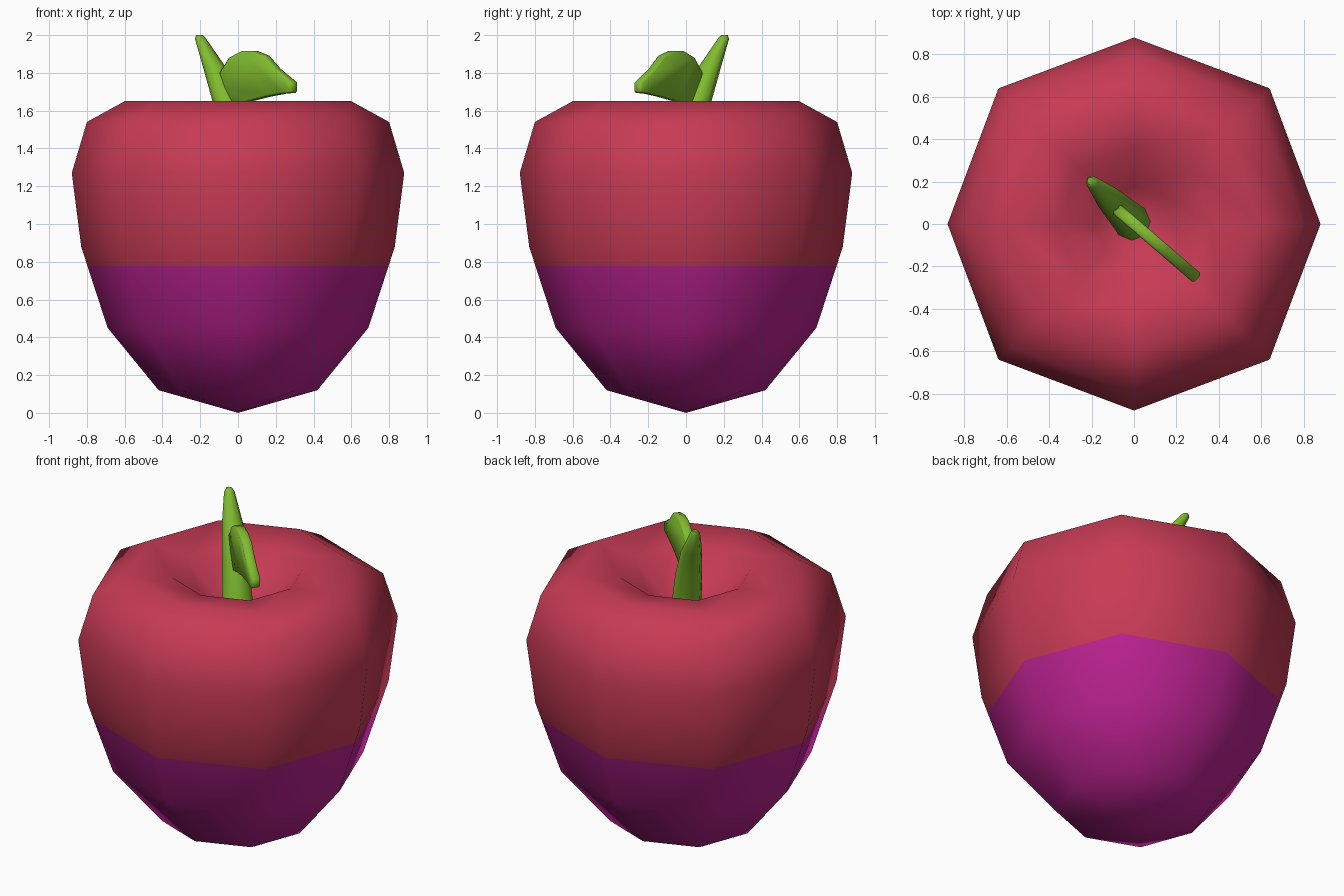
import bpy, bmesh, math
from mathutils import Vector

if "Cube" in bpy.data.objects:
    bpy.data.objects.remove(bpy.data.objects["Cube"])


def material(name, rgb):
    m = bpy.data.materials.new(name)
    m.diffuse_color = (*rgb, 1)
    m.use_nodes = True
    m.node_tree.nodes["Principled BSDF"].inputs["Base Color"].default_value = m.diffuse_color
    return m


red = material("red skin", (0.57, 0.043, 0.09))
purple = material("purple skin", (0.50, 0.016, 0.28))
green = material("leaf green", (0.216, 0.50, 0.028))


def finish(name, bm, mats, angle):
    bmesh.ops.recalc_face_normals(bm, faces=bm.faces)
    me = bpy.data.meshes.new(name)
    bm.to_mesh(me)
    bm.free()
    for m in mats:
        me.materials.append(m)
    ob = bpy.data.objects.new(name, me)
    bpy.context.collection.objects.link(ob)
    bpy.ops.object.select_all(action='DESELECT')
    ob.select_set(True)
    bpy.context.view_layer.objects.active = ob
    bpy.ops.object.shade_smooth_by_angle(angle=math.radians(angle))
    return ob


def loft(bm, rings, start=None, end=None):
    """Skin a list of point rings, closing the ends with a tip or a cap."""
    rv = [[bm.verts.new(p) for p in r] for r in rings]
    n = len(rv[0])
    for a, b in zip(rv, rv[1:]):
        for i in range(n):
            j = (i + 1) % n
            bm.faces.new((a[i], a[j], b[j], b[i]))
    for ring, tip in ((rv[0], start), (rv[-1], end)):
        if tip is None:
            bm.faces.new(ring)
        else:
            t = bm.verts.new(tip)
            for i in range(n):
                bm.faces.new((ring[i], ring[(i + 1) % n], t))


# fruit body: eight-sided lathe, purple below the colour line
LINE = 0.777
profile = [(0.42, 0.12), (0.69, 0.45), (0.797, LINE), (0.83, 0.88), (0.88, 1.27),
           (0.80, 1.54), (0.60, 1.65), (0.36, 1.61), (0.18, 1.45)]
rings = []
for r, z in profile:
    ring = []
    for i in range(8):
        a = i * math.pi / 4
        k = r * (1.028 if i % 2 else 1)
        ring.append((k * math.cos(a), k * math.sin(a), z))
    rings.append(ring)
bm = bmesh.new()
loft(bm, rings, (0, 0, 0), (0, 0, 1.38))
for f in bm.faces:
    f.material_index = 1 if f.calc_center_median().z < LINE else 0
finish("fruit_body", bm, [red, purple], 80)

# stem: tapering tube leaning to the back left
path = [(0.0, 1.36, 0.09), (-0.06, 1.65, 0.075), (-0.125, 1.83, 0.06),
        (-0.198, 1.98, 0.03), (-0.203, 2.0, 0.018)]
bm = bmesh.new()
loft(bm, [[(s + r * math.cos(i * math.pi / 4), -s + r * math.sin(i * math.pi / 4), z)
           for i in range(8)] for s, z, r in path])
finish("stem", bm, [green], 50)

# leaf: thick upright plate running to the front right
outline = [(-0.08, 1.80), (-0.03, 1.88), (0.04, 1.917), (0.10, 1.915), (0.16, 1.89),
           (0.22, 1.82), (0.305, 1.75), (0.305, 1.695), (0.25, 1.69), (0.17, 1.675),
           (0.07, 1.65), (0.0, 1.62), (-0.05, 1.71)]
side = Vector((0.66, 0.75, 0)) * 0.028
bm = bmesh.new()
loft(bm, [[Vector((x - 0.005, 0.005 - 0.86 * x, z)) + side * s for x, z in outline]
          for s in (-1, 1)])
bmesh.ops.recalc_face_normals(bm, faces=bm.faces)
rim = [e for e in bm.edges if e.calc_face_angle() > 1.2]
bmesh.ops.bevel(bm, geom=rim, offset=0.009, segments=1, affect='EDGES')
finish("leaf", bm, [green], 50)
